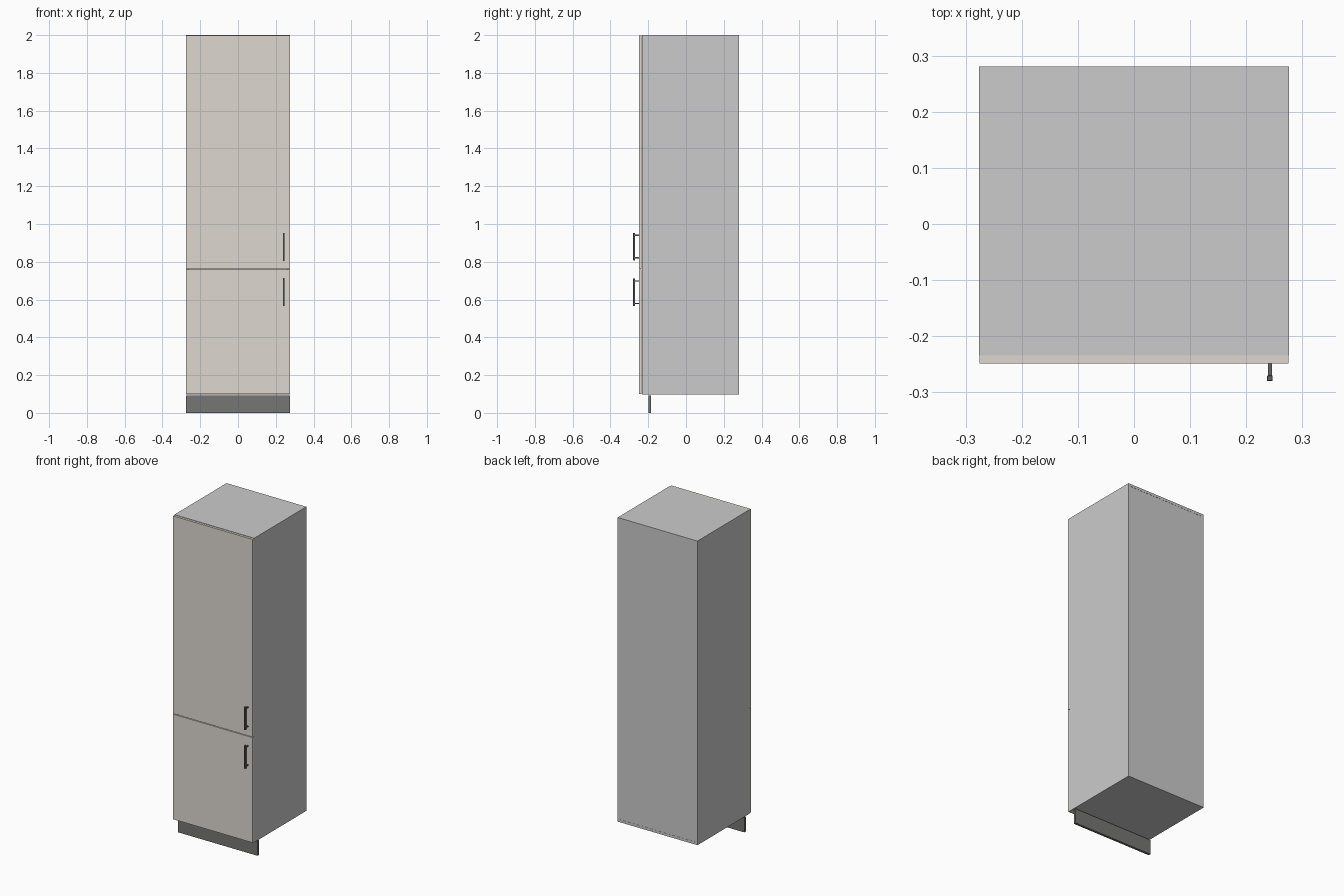
import bpy

if "Cube" in bpy.data.objects:
    bpy.data.objects.remove(bpy.data.objects["Cube"])


def material(name, rgb):
    m = bpy.data.materials.new(name)
    m.diffuse_color = (*rgb, 1)
    m.use_nodes = True
    m.node_tree.nodes["Principled BSDF"].inputs["Base Color"].default_value = m.diffuse_color
    return m


BEIGE = material("beige_front", (0.73, 0.69, 0.63))
DARK = material("dark_plinth", (0.18, 0.18, 0.175))
BLACK = material("black_handle", (0.13, 0.13, 0.13))


def box(name, x, y, z, mat=None, bevel=0):
    """Box from (min, max) pairs along each axis."""
    spans = (x, y, z)
    bpy.ops.mesh.primitive_cube_add(size=1, location=[(a + b) / 2 for a, b in spans])
    o = bpy.context.object
    o.name = name
    o.scale = [b - a for a, b in spans]
    bpy.ops.object.transform_apply(location=False, rotation=False, scale=True)
    if mat:
        o.data.materials.append(mat)
    if bevel:
        m = o.modifiers.new("soft_edges", 'BEVEL')
        m.width = bevel
        m.segments = 1
    return o


W, T = 0.276, 0.016            # half width, panel thickness
FRONT, BACK = -0.234, 0.281    # carcass depth
BOTTOM, TOP = 0.098, 2.0

# Carcass panels
box("left_side", (-W, -W + T), (FRONT, BACK), (BOTTOM, TOP))
box("right_side", (W - T, W), (FRONT, BACK), (BOTTOM, TOP))
inner = (-W + T, W - T)
box("bottom_panel", inner, (FRONT, BACK), (BOTTOM, BOTTOM + T))
box("top_panel", inner, (FRONT, BACK), (TOP - T, TOP))
box("back_panel", inner, (BACK - T, BACK - 0.001), (BOTTOM + T, TOP - T))

# Doors
for name, z in (("lower_door", (0.101, 0.758)), ("upper_door", (0.762, 1.998))):
    box(name, (-W + 0.001, W - 0.001), (-0.249, FRONT - 0.0005), z, BEIGE)

# Handles: upright bar on two posts
for name, z0 in (("lower_handle", 0.566), ("upper_handle", 0.808)):
    z1 = z0 + 0.145
    box(name + "_bar", (0.237, 0.247), (-0.280, -0.270), (z0, z1), BLACK, 0.001)
    for i, zc in enumerate((z0 + 0.013, z1 - 0.013)):
        box(f"{name}_post_{i + 1}", (0.2385, 0.2455), (-0.271, -0.249),
            (zc - 0.0035, zc + 0.0035), BLACK)

# Recessed plinth
box("plinth", (-W + 0.001, W - 0.001), (-0.199, -0.184), (0, 0.092), DARK)
